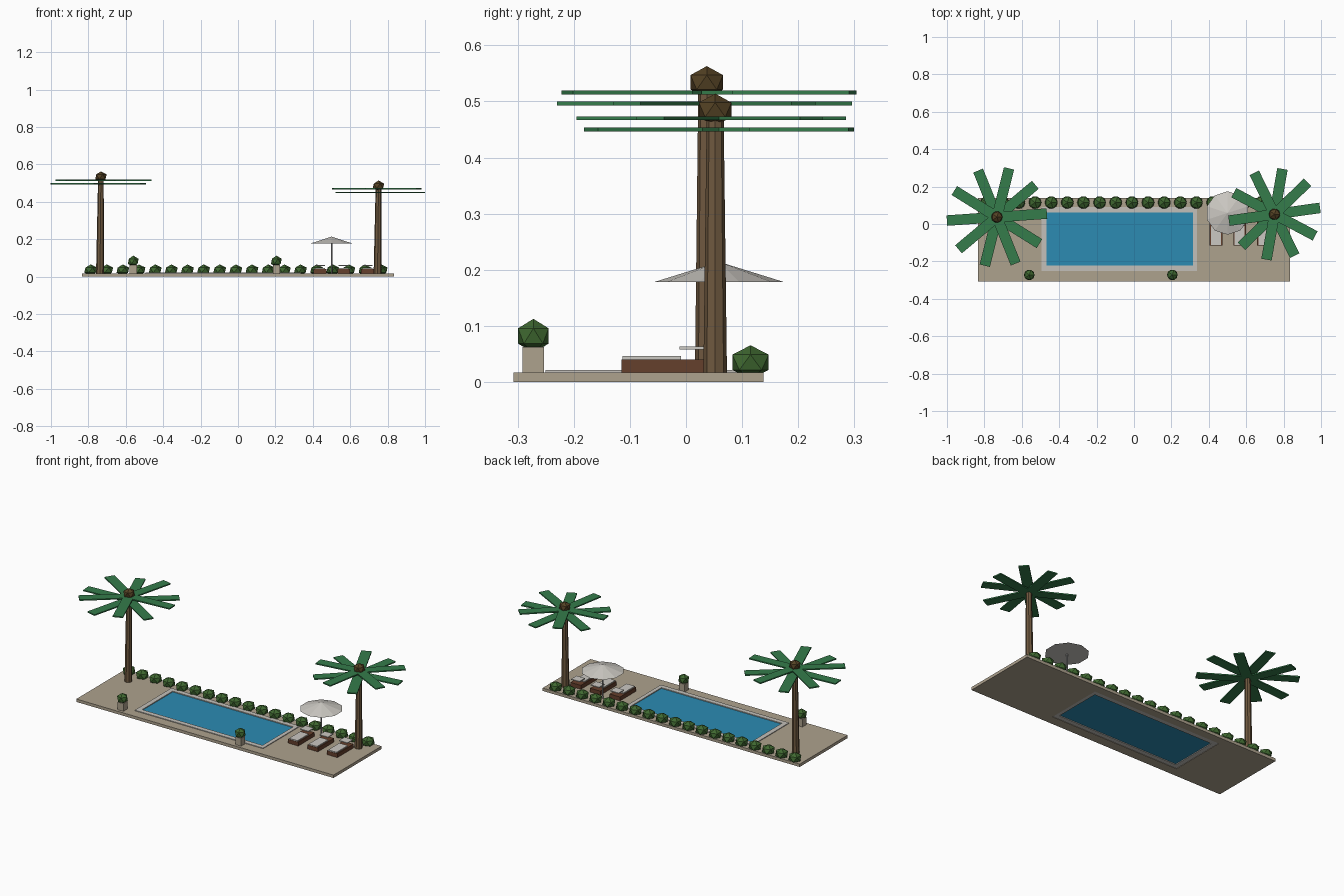
import bpy, bmesh
from math import radians, cos, sin, pi
from mathutils import Matrix, Vector

if "Cube" in bpy.data.objects:
    bpy.data.objects.remove(bpy.data.objects["Cube"])


def mat(name, rgb):
    m = bpy.data.materials.new(name)
    m.diffuse_color = (*rgb, 1)
    m.use_nodes = True
    m.node_tree.nodes["Principled BSDF"].inputs["Base Color"].default_value = m.diffuse_color
    return m


STONE = mat("deck_stone", (0.42, 0.36, 0.27))
PALE = mat("pale_stone", (0.55, 0.53, 0.49))
WATER = mat("water", (0.025, 0.26, 0.45))
BARK = mat("bark", (0.16, 0.10, 0.05))
LEAF = mat("palm_leaf", (0.035, 0.20, 0.07))
NUT = mat("coconut", (0.09, 0.055, 0.018))
BUSH = mat("bush", (0.05, 0.14, 0.03))
WOOD = mat("wood", (0.13, 0.05, 0.025))
CLOTH = mat("cloth", (0.60, 0.58, 0.54))
METAL = mat("metal", (0.35, 0.35, 0.35))


def finish(name, bm, material):
    me = bpy.data.meshes.new(name)
    bmesh.ops.recalc_face_normals(bm, faces=bm.faces)
    bm.to_mesh(me)
    bm.free()
    me.materials.append(material)
    ob = bpy.data.objects.new(name, me)
    bpy.context.collection.objects.link(ob)
    return ob


def add_box(bm, x, y, z, m=Matrix()):
    c = Vector((sum(x) / 2, sum(y) / 2, sum(z) / 2))
    s = (x[1] - x[0], y[1] - y[0], z[1] - z[0], 1)
    bmesh.ops.create_cube(bm, size=1, matrix=m @ Matrix.Translation(c) @ Matrix.Diagonal(s))


def box(name, x, y, z, material):
    bm = bmesh.new()
    add_box(bm, x, y, z)
    return finish(name, bm, material)


def ball(name, loc, r, squash, material):
    bm = bmesh.new()
    bmesh.ops.create_icosphere(bm, subdivisions=1, radius=r,
                               matrix=Matrix.Translation(loc) @ Matrix.Diagonal((1, 1, squash, 1)))
    return finish(name, bm, material)


def cone(name, loc, r1, r2, h, sides, material):
    bm = bmesh.new()
    bmesh.ops.create_cone(bm, cap_ends=True, segments=sides, radius1=r1, radius2=r2, depth=h,
                          matrix=Matrix.Translation((loc[0], loc[1], loc[2] + h / 2)))
    return finish(name, bm, material)


def frame(name, outer, inner, z, material):
    # four slabs around a rectangular opening
    (x0, x1, y0, y1), (a0, a1, b0, b1) = outer, inner
    bm = bmesh.new()
    add_box(bm, (x0, x1), (y0, b0), z)
    add_box(bm, (x0, x1), (b1, y1), z)
    add_box(bm, (x0, a0), (b0, b1), z)
    add_box(bm, (a1, x1), (b0, b1), z)
    return finish(name, bm, material)


# deck, coping and water
TOP = 0.017
pool_outer = (-0.495, 0.338, -0.25, 0.09)
pool_inner = (-0.467, 0.315, -0.222, 0.061)
frame("deck", (-0.835, 0.835, -0.307, 0.138), pool_outer, (0, TOP), STONE)
frame("pool_coping", pool_outer, pool_inner, (0.002, 0.021), PALE)
box("pool_water", pool_inner[:2], pool_inner[2:], (0.006, 0.016), WATER)


# palms: ringed tapered trunk, two layers of flat fronds, a coconut cluster
def palm(tag, base_x, x, y, trunk_top, nut_z, start, length, layers):
    bm = bmesh.new()
    rings = []
    for k in range(4):
        t = k / 3
        r = 0.021 - 0.006 * t
        cx = base_x + (x - base_x) * t
        rings.append([bm.verts.new((cx + r * sin(2 * pi * i / 8), y + r * cos(2 * pi * i / 8),
                                    TOP + (trunk_top - TOP) * t)) for i in range(8)])
    for a, b in zip(rings, rings[1:]):
        for i in range(8):
            j = (i + 1) % 8
            bm.faces.new((a[i], a[j], b[j], b[i]))
    bm.faces.new(rings[0])
    bm.faces.new(rings[-1])
    finish(tag + "_palm_trunk", bm, BARK)
    bm = bmesh.new()
    for k in range(10):
        m = Matrix.Translation((x, y, layers[k % 2])) @ Matrix.Rotation(radians(start + 36 * k), 4, 'Z')
        add_box(bm, (0, length), (-0.028, 0.028), (-0.0035, 0.0035), m)
    finish(tag + "_palm_fronds", bm, LEAF)
    ball(tag + "_palm_coconuts", (x, y, nut_z), 0.034, 0.85, NUT)


palm("left", -0.738, -0.733, 0.037, 0.535, 0.534, 4, 0.268, (0.516, 0.496))
palm("right", 0.746, 0.751, 0.052, 0.486, 0.485, 8, 0.246, (0.45, 0.47))

# hedge along the back
for i in range(19):
    ball(f"hedge_bush_{i + 1}", (-0.788 + 0.0863 * i, 0.115, 0.035), 0.038, 0.8, BUSH)

# planters on the front edge
for i, x in enumerate((-0.56, 0.205)):
    box(f"planter_{i + 1}", (x - 0.019, x + 0.019), (-0.291, -0.253), (TOP, 0.062), STONE)
    ball(f"planter_bush_{i + 1}", (x, -0.272, 0.082), 0.032, 0.95, BUSH)

# sun loungers
for i, x in enumerate((0.438, 0.565, 0.692)):
    box(f"lounger_base_{i + 1}", (x - 0.034, x + 0.034), (-0.115, 0.035), (TOP, 0.04), WOOD)
    box(f"lounger_cushion_{i + 1}", (x - 0.027, x + 0.027), (-0.113, -0.009), (0.04, 0.046), CLOTH)
    box(f"lounger_headrest_{i + 1}", (x - 0.027, x + 0.027), (-0.012, 0.038), (0.058, 0.063), CLOTH)

# parasol
cone("parasol_pole", (0.5, 0.059, TOP), 0.004, 0.004, 0.17, 8, METAL)
cone("parasol_canopy", (0.5, 0.059, 0.178), 0.116, 0, 0.036, 10, CLOTH)
